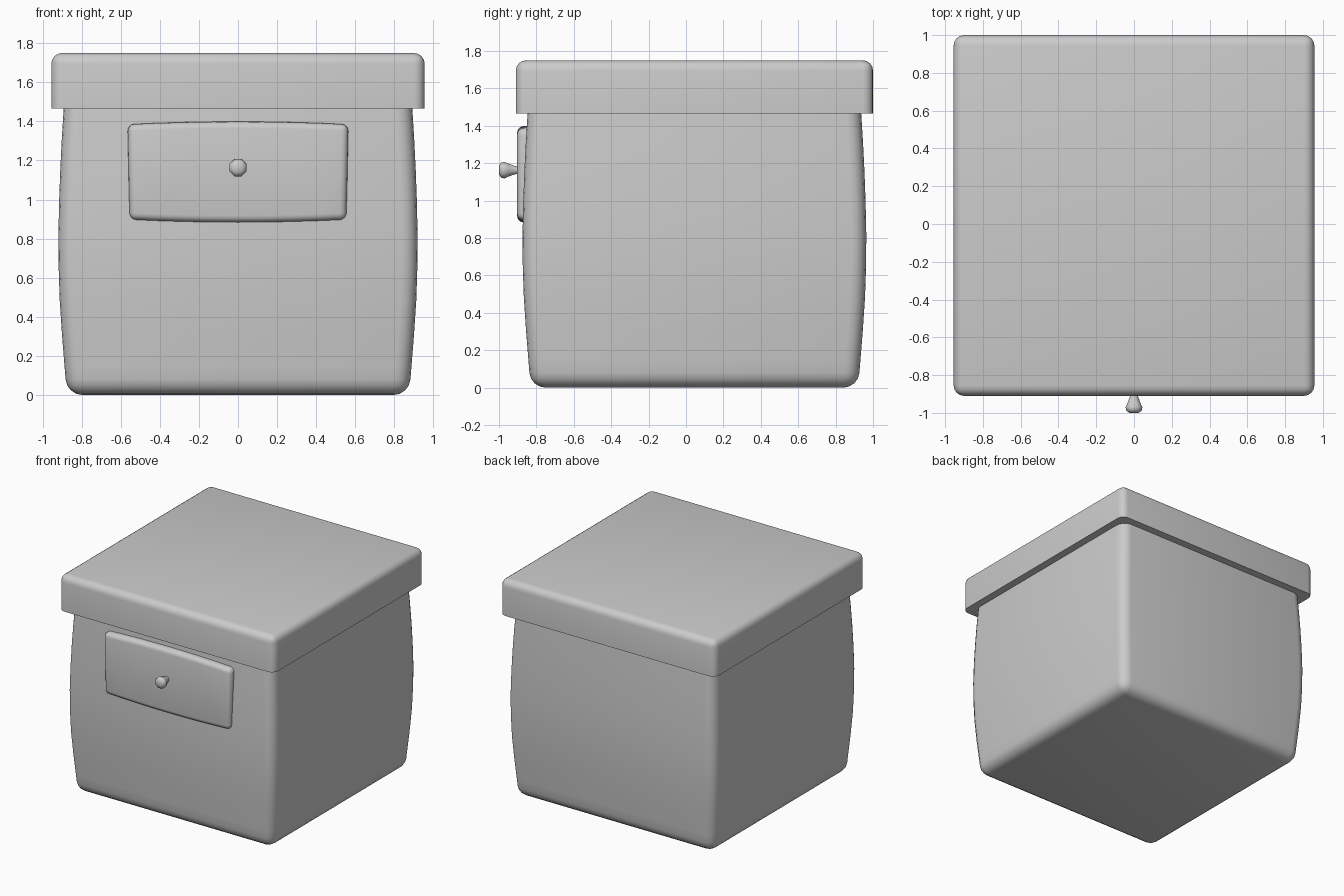
import bpy, bmesh, math
from mathutils import Vector

if "Cube" in bpy.data.objects:
    bpy.data.objects.remove(bpy.data.objects["Cube"])

CY = 0.045  # depth centre of the box and lid


def loft(name, rings, bevels=(), angle=35):
    """Skin equal-sized vertex rings, cap the ends, round chosen edges, smooth."""
    bm = bmesh.new()
    loops = [[bm.verts.new(p) for p in r] for r in rings]
    n = len(loops[0])
    for a, b in zip(loops, loops[1:]):
        for i in range(n):
            j = (i + 1) % n
            bm.faces.new((a[i], a[j], b[j], b[i]))
    bm.faces.new(loops[0][::-1])
    bm.faces.new(loops[-1])
    bmesh.ops.recalc_face_normals(bm, faces=bm.faces)
    for width, test in bevels:
        edges = [e for e in bm.edges if e.calc_face_angle(0) > math.radians(40) and test(e)]
        bmesh.ops.bevel(bm, geom=edges, offset=width, segments=4, profile=0.5,
                        affect='EDGES', clamp_overlap=True)
    me = bpy.data.meshes.new(name)
    bm.to_mesh(me)
    bm.free()
    ob = bpy.data.objects.new(name, me)
    bpy.context.collection.objects.link(ob)
    bpy.context.view_layer.objects.active = ob
    ob.select_set(True)
    bpy.ops.object.shade_smooth_by_angle(angle=math.radians(angle))
    ob.select_set(False)
    return ob


def square(h, z):
    return [(sx * h, CY + sy * h, z) for sx, sy in ((-1, -1), (1, -1), (1, 1), (-1, 1))]


def below(z):
    return lambda e: min(v.co.z for v in e.verts) < z


def above(z):
    return lambda e: max(v.co.z for v in e.verts) > z


# Bulging box body, rounded everywhere but the rim under the lid
profile = [(0.876, 0.0), (0.887, 0.14), (0.900, 0.30), (0.912, 0.48), (0.918, 0.66),
           (0.919, 0.82), (0.915, 1.0), (0.909, 1.16), (0.901, 1.32), (0.891, 1.48)]
loft("body", [square(h, z) for h, z in profile], [(0.08, below(1.45))])

# Overhanging lid, sharp along its lower edge
loft("lid", [square(0.955, 1.465), square(0.955, 1.75)], [(0.055, above(1.6))])

# Drawer front with gently bowed upper and lower edges
xs = [-1 + i / 4 for i in range(9)]
outline = [(0.555 * t, 0.897 - 0.014 * (1 - t * t)) for t in xs]
outline += [(0.565 * t, 1.385 + 0.014 * (1 - t * t)) for t in reversed(xs)]
loft("drawer_front", [[(x, y, z) for x, z in outline] for y in (-0.80, -0.903)],
     [(0.035, lambda e: min(v.co.y for v in e.verts) < -0.85)])

# Eight-sided flared knob
knob = [(0.022, -0.89), (0.024, -0.915), (0.038, -0.950), (0.048, -0.970),
        (0.044, -0.988), (0.026, -1.0)]
loft("drawer_knob", [[(r * math.cos(a), y, 1.163 + r * math.sin(a))
                      for a in (math.tau * (i + 0.5) / 8 for i in range(8))]
                     for r, y in knob], angle=60)
